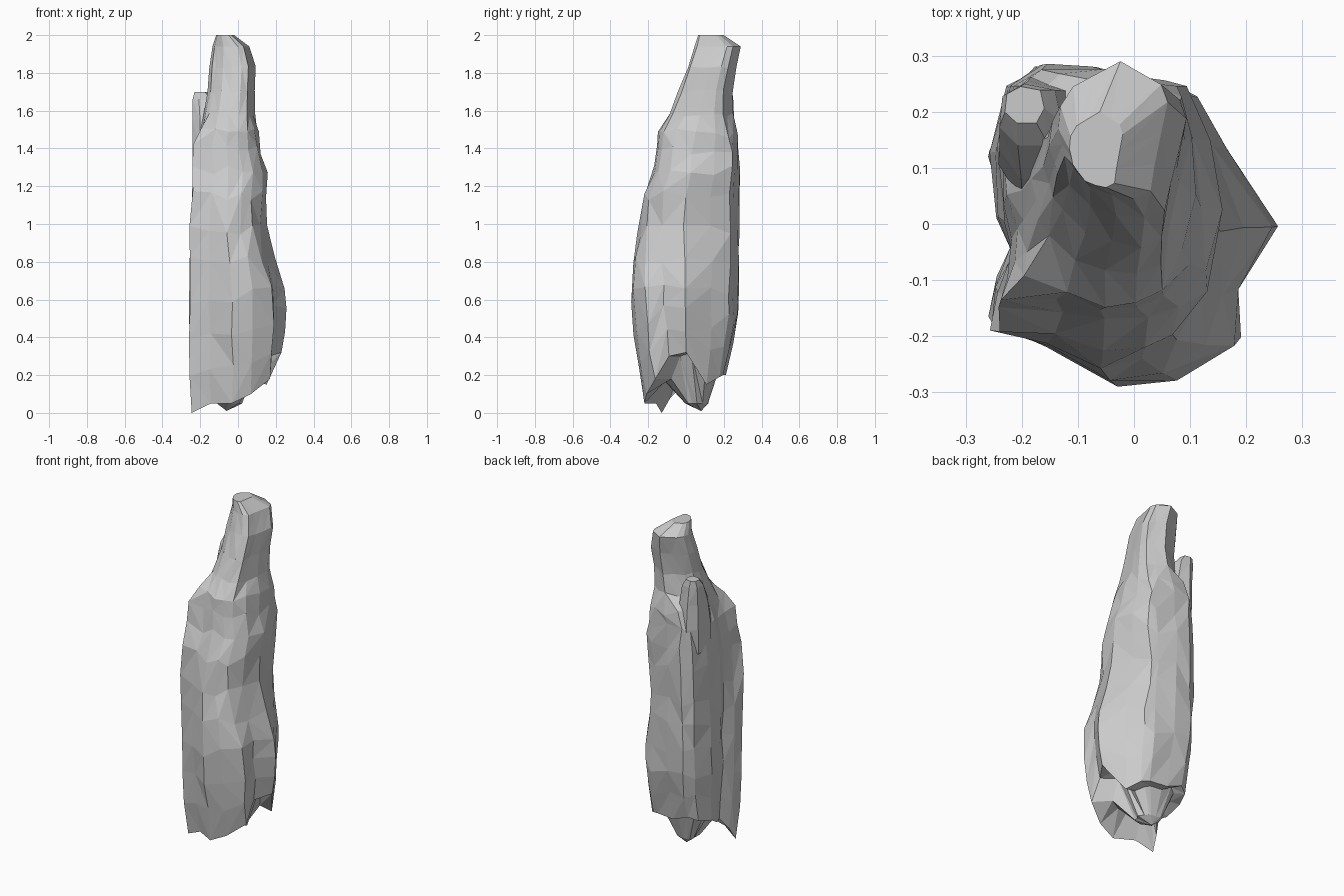
import bpy, bmesh, random
from mathutils import Vector

if "Cube" in bpy.data.objects:
    bpy.data.objects.remove(bpy.data.objects["Cube"])

random.seed(4)

# Cross-section outlines, anticlockwise from the front left ridge
LOW = [(-.26, -.17), (-.15, -.21), (-.03, -.29), (.08, -.275), (.19, -.215), (.19, -.12),
       (.255, 0), (.17, .14), (.11, .23), (.06, .255), (-.06, .275), (-.17, .28),
       (-.225, .24), (-.26, .13), (-.235, .02), (-.215, -.04), (-.245, -.11)]
MID = [(-.24, -.14), (-.13, -.145), (-.05, -.16), (.02, -.155), (.075, -.135), (.135, -.07),
       (.155, .03), (.13, .15), (.1, .24), (.05, .255), (-.06, .275), (-.16, .28),
       (-.21, .25), (-.24, .15), (-.235, .04), (-.215, -.02), (-.22, -.08)]
TOP = [(-.12, .0), (-.08, -.05), (-.03, -.07), (.02, -.08), (.06, -.06), (.07, .01),
       (.085, .09), (.1, .17), (.085, .215), (.045, .24), (-.01, .275), (-.07, .24),
       (-.12, .21), (-.15, .16), (-.155, .1), (-.145, .06), (-.14, .03)]
# Height of the ragged lower edge below each outline point
HEM = [.0, .05, .05, .1, .18, .3, .32, .15, .19, .2, .2, .24, .22, .2, .15, .15, .08]

# z, outline blend (0 low, 1 mid, 2 top), x min, x max, y min, y max
LEVELS = [(0, 0, -.245, .23, -.22, .215), (.2, 0, -.253, .245, -.255, .25),
          (.4, 0, -.26, .255, -.28, .27), (.6, .05, -.26, .25, -.29, .275),
          (.82, .3, -.257, .20, -.285, .28), (.97, .65, -.25, .15, -.255, .28),
          (1.15, .9, -.245, .15, -.225, .28), (1.28, 1, -.24, .155, -.17, .28),
          (1.39, 1.1, -.235, .12, -.155, .28), (1.48, 1.5, -.205, .105, -.145, .28),
          (1.58, 1.9, -.185, .09, -.09, .25), (1.7, 2, -.16, .09, -.04, .245),
          (1.83, 2, -.15, .095, .01, .265), (1.94, 2, -.135, .06, .045, .29),
          (2.0, 2, -.115, -.02, .065, .2)]


def section(blend, x0, x1, y0, y1):
    """Blend two outlines and stretch the result to the given limits."""
    a, b, f = (LOW, MID, blend) if blend <= 1 else (MID, TOP, blend - 1)
    pts = [Vector(p).lerp(Vector(q), f) for p, q in zip(a, b)]
    xs, ys = [p.x for p in pts], [p.y for p in pts]
    return [((p.x - min(xs)) / (max(xs) - min(xs)) * (x1 - x0) + x0,
             (p.y - min(ys)) / (max(ys) - min(ys)) * (y1 - y0) + y0) for p in pts]


def loft(name, rings, bottom, top):
    """Skin rings of points with flat triangles and close both ends."""
    bm = bmesh.new()
    vr = [[bm.verts.new(p) for p in r] for r in rings]
    n = len(vr[0])
    for lo, hi in zip(vr, vr[1:]):
        for i in range(n):
            j = (i + 1) % n
            if random.random() < .5:
                bm.faces.new((lo[i], lo[j], hi[j]))
                bm.faces.new((lo[i], hi[j], hi[i]))
            else:
                bm.faces.new((lo[i], lo[j], hi[i]))
                bm.faces.new((lo[j], hi[j], hi[i]))
    for ring, tip in ((vr[0], bottom), (vr[-1], top)):
        t = bm.verts.new(tip)
        for i in range(n):
            bm.faces.new((ring[i], ring[(i + 1) % n], t))
    bmesh.ops.recalc_face_normals(bm, faces=bm.faces)
    me = bpy.data.meshes.new(name)
    bm.to_mesh(me)
    bm.free()
    ob = bpy.data.objects.new(name, me)
    bpy.context.collection.objects.link(ob)
    return ob


# Main rock spire, with the lower rings following the ragged edge
rings = []
for k, (z, blend, *lim) in enumerate(LEVELS):
    ring = []
    rough = 1 if z < 1.5 else .3
    for (x, y), hem in zip(section(blend, *lim), HEM):
        zz = hem + z / .82 * (.82 - hem) if z < .82 else z
        if 0 < k < len(LEVELS) - 2:
            x += random.uniform(-.007, .007) * rough
            y += random.uniform(-.007, .007) * rough
            zz += random.uniform(-.03, .03) * rough
        ring.append((max(-.26, min(.26, x)), max(-.29, min(.29, y)), zz))
    rings.append(ring)

# Hollow underside rising behind the edge, then dropping to a blunt central point
core = Vector((-.06, .08, .01))
hem_ring = rings[0]
for f, rise in ((.35, .17), (.72, .05)):
    ring = []
    for p, hem in zip(hem_ring, HEM):
        q = Vector(p).lerp(core, f)
        ring.append((q.x, q.y, max(hem, rise) if f < .5 else rise))
    rings.insert(0, ring)
loft("rock_spire", rings, core, (-.06, .13, 2.0))

# Small knob on the back left shoulder
knob = [(1.25, -.235, -.10, .03, .25), (1.4, -.242, -.10, .04, .262),
        (1.55, -.24, -.11, .08, .255), (1.66, -.24, -.13, .14, .25),
        (1.7, -.23, -.16, .18, .245)]
shape = [(0, .3), (.3, 0), (.8, 0), (1, .4), (.9, .9), (.4, 1), (.05, .8)]
loft("shoulder_knob",
     [[(x0 + u * (x1 - x0), y0 + v * (y1 - y0), z) for u, v in shape]
      for z, x0, x1, y0, y1 in knob],
     (-.15, .14, 1.15), (-.2, .21, 1.7))
